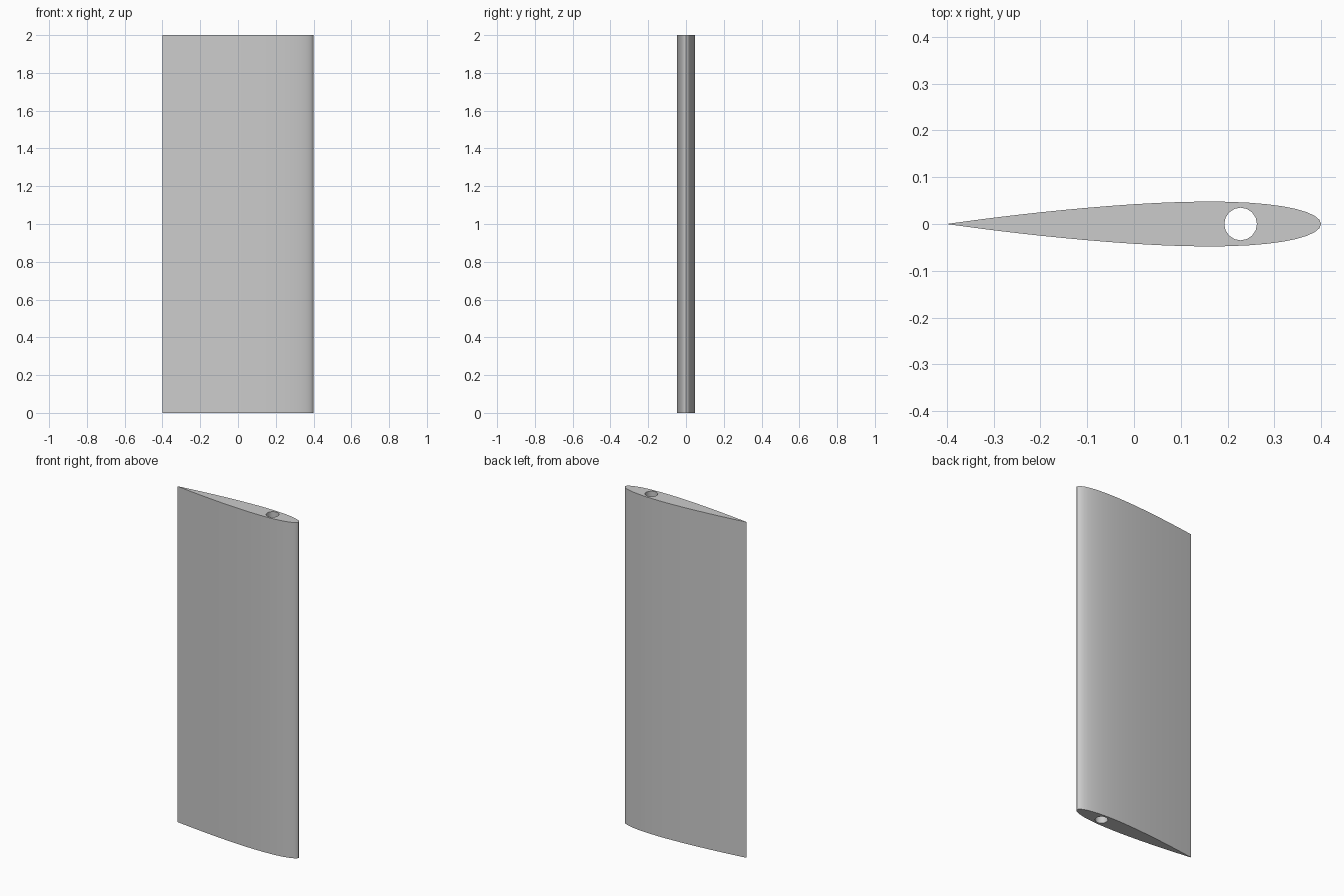
import bpy
import bmesh
from math import cos, sin, pi, sqrt, radians

cube = bpy.data.objects.get("Cube")
if cube:
    bpy.data.objects.remove(cube, do_unlink=True)

CHORD, SPAN, THICKNESS = 0.8, 2.0, 0.12
HOLE_X, HOLE_RADIUS, HOLE_SIDES = 0.228, 0.035, 16
STEPS = 24


def half_thickness(t):
    """Symmetric airfoil thickness at chord fraction t from the nose."""
    return 5 * THICKNESS * CHORD * (0.2969 * sqrt(t) - 0.126 * t - 0.3516 * t**2
                                    + 0.2843 * t**3 - 0.1036 * t**4)


def add_loop(bm, points):
    verts = [bm.verts.new((x, y, 0)) for x, y in points]
    return [bm.edges.new((v, verts[i - 1])) for i, v in enumerate(verts)]


# Airfoil outline, with points gathered at the nose and tail
fractions = [(1 - cos(pi * i / STEPS)) / 2 for i in range(STEPS + 1)]
upper = [(CHORD / 2 - CHORD * t, half_thickness(t)) for t in fractions]
upper[-1] = (-CHORD / 2, 0)
lower = [(x, -y) for x, y in upper[-2:0:-1]]

# Spar hole outline
angles = [2 * pi * i / HOLE_SIDES for i in range(HOLE_SIDES)]
hole = [(HOLE_X + HOLE_RADIUS * cos(a), HOLE_RADIUS * sin(a)) for a in angles]

# Fill between the outlines and extrude along the span
bm = bmesh.new()
edges = add_loop(bm, upper + lower) + add_loop(bm, hole)
bmesh.ops.triangle_fill(bm, edges=edges, use_beauty=True)
result = bmesh.ops.extrude_face_region(bm, geom=bm.faces[:], use_keep_orig=True)
top = [v for v in result["geom"] if isinstance(v, bmesh.types.BMVert)]
bmesh.ops.translate(bm, verts=top, vec=(0, 0, SPAN))
bmesh.ops.recalc_face_normals(bm, faces=bm.faces[:])

mesh = bpy.data.meshes.new("wing_section")
bm.to_mesh(mesh)
bm.free()
wing = bpy.data.objects.new("wing_section", mesh)
bpy.context.collection.objects.link(wing)

# Plain grey finish
grey = bpy.data.materials.new("light_grey")
grey.use_nodes = True
color = (0.6, 0.6, 0.6, 1)
grey.diffuse_color = color
grey.node_tree.nodes["Principled BSDF"].inputs["Base Color"].default_value = color
mesh.materials.append(grey)

# Smooth skin with crisp ends and trailing edge
bpy.ops.object.select_all(action="DESELECT")
wing.select_set(True)
bpy.context.view_layer.objects.active = wing
bpy.ops.object.shade_smooth_by_angle(angle=radians(35))
